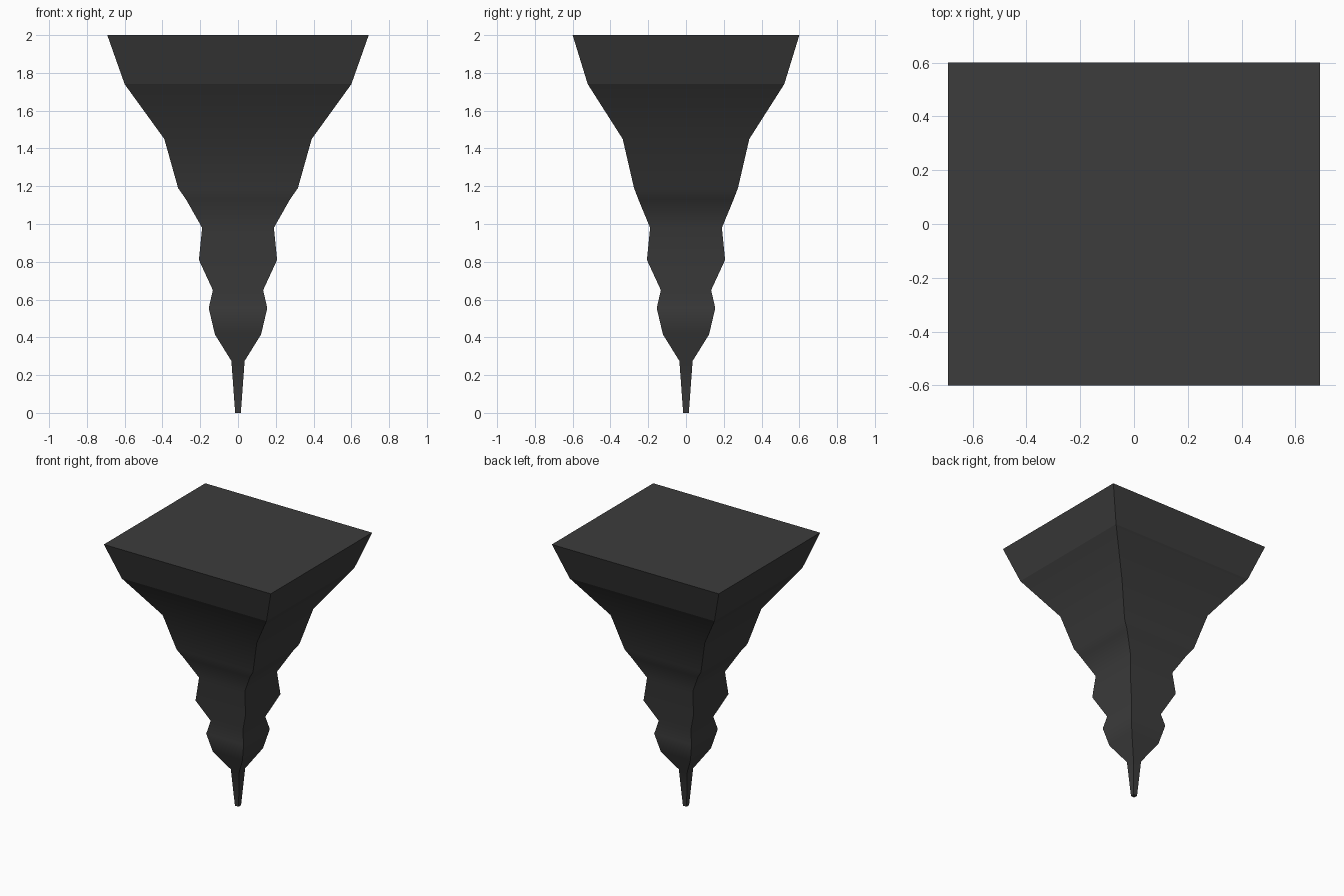
import bpy
import bmesh

cube = bpy.data.objects.get("Cube")
if cube:
    bpy.data.objects.remove(cube, do_unlink=True)

# Dark stone colour
stone = bpy.data.materials.new("dark_grey")
stone.use_nodes = True
colour = (0.045, 0.045, 0.045, 1)
stone.diffuse_color = colour
stone.node_tree.nodes["Principled BSDF"].inputs["Base Color"].default_value = colour

# Rectangular sections from tip to top: height, half width, half depth
SECTIONS = [
    (0, 0.015, 0.015), (0.275, 0.035, 0.035), (0.415, 0.122, 0.122),
    (0.555, 0.155, 0.155), (0.65, 0.133, 0.133), (0.81, 0.207, 0.207),
    (0.98, 0.19, 0.19), (1.13, 0.275, 0.252), (1.19, 0.317, 0.275),
    (1.45, 0.39, 0.335), (1.74, 0.6, 0.52), (2, 0.692, 0.6),
]
CORNERS = [(-1, -1), (1, -1), (1, 1), (-1, 1)]

# Stacked spire body
bm = bmesh.new()
rings = [[bm.verts.new((sx * w, sy * d, z)) for sx, sy in CORNERS]
         for z, w, d in SECTIONS]
for low, high in zip(rings, rings[1:]):
    for i in range(4):
        j = (i + 1) % 4
        bm.faces.new((low[i], low[j], high[j], high[i])).smooth = True

# Flat caps
bm.faces.new(rings[-1])
bm.faces.new(rings[0][::-1])

# Crisp corners, caps and top band; soft transitions elsewhere
crisp_rings = [set(rings[k]) for k in (0, -2, -1)]
for edge in bm.edges:
    a, b = edge.verts
    upright = abs(a.co.z - b.co.z) > 0.01
    edge.smooth = not (upright or any(a in r and b in r for r in crisp_rings))

mesh = bpy.data.meshes.new("hanging_spire")
bm.to_mesh(mesh)
bm.free()
mesh.materials.append(stone)
spire = bpy.data.objects.new("hanging_spire", mesh)
bpy.context.collection.objects.link(spire)
